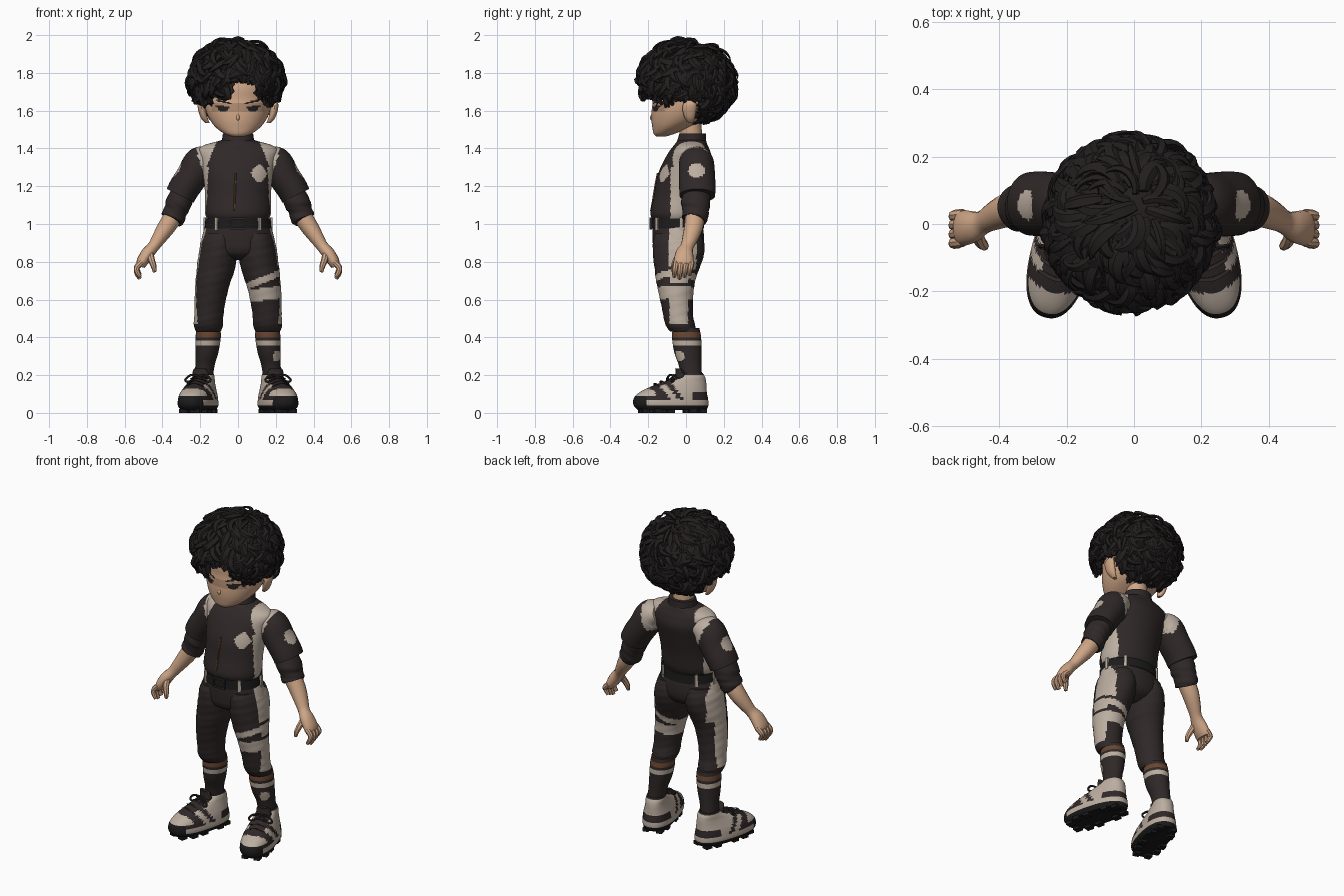
import bpy, bmesh, math, random
from mathutils import Vector

random.seed(4)
if "Cube" in bpy.data.objects:
    bpy.data.objects.remove(bpy.data.objects["Cube"])

COLOURS = {"dark_cloth": (.029, .021, .021), "cream": (.50, .42, .35), "skin": (.62, .38, .24),
           "hair_black": (.016, .013, .013), "brown": (.14, .06, .03), "rubber": (.012, .011, .011),
           "tan_skin": (.42, .25, .155)}
MATS = {}
for key, rgb in COLOURS.items():
    m = bpy.data.materials.new(key)
    m.use_nodes = True
    m.diffuse_color = (*rgb, 1)
    bsdf = m.node_tree.nodes["Principled BSDF"]
    bsdf.inputs["Base Color"].default_value = (*rgb, 1)
    bsdf.inputs["Roughness"].default_value = .9
    MATS[key] = m
PARTS = []


def finish(name, bm, rule):
    """Turn a bmesh into an object; rule is a colour name or a function of the face centre."""
    bmesh.ops.recalc_face_normals(bm, faces=bm.faces)
    me = bpy.data.meshes.new(name)
    slots = []
    for f in bm.faces:
        key = rule if isinstance(rule, str) else rule(f.calc_center_median())
        if key not in slots:
            slots.append(key)
            me.materials.append(MATS[key])
        f.material_index = slots.index(key)
    bm.to_mesh(me)
    bm.free()
    ob = bpy.data.objects.new(name, me)
    bpy.context.collection.objects.link(ob)
    PARTS.append(ob)
    return ob


def smooth_rows(rows, steps):
    """Catmull-Rom interpolation through rows of numbers."""
    out = []
    for i in range(len(rows) - 1):
        a, b, c, d = (rows[max(0, min(len(rows) - 1, i + k))] for k in (-1, 0, 1, 2))
        for s in range(steps):
            t = s / steps
            out.append([q + .5 * t * (r - p + t * (2 * p - 5 * q + 4 * r - w + t * (3 * (q - r) + w - p)))
                        for p, q, r, w in zip(a, b, c, d)])
    return out + [list(rows[-1])]


def skin_rings(bm, rings):
    loops = [[bm.verts.new(p) for p in ring] for ring in rings]
    for lo, hi in zip(loops, loops[1:]):
        for i in range(len(lo)):
            j = (i + 1) % len(lo)
            bm.faces.new((lo[i], lo[j], hi[j], hi[i]))
    bm.faces.new(loops[0])
    bm.faces.new(loops[-1])


def loft(name, rows, rule, sides=32, steps=6, tilt=False, power=1, fold=0, bm=None):
    """Skin rows of (x, y, z, rx, ry), level or square to the path."""
    own = bm is None
    bm = bm or bmesh.new()
    rows = smooth_rows(rows, steps)
    rings = []
    for k, (x, y, z, rx, ry) in enumerate(rows):
        t = Vector((0, 0, 1))
        if tilt:
            t = (Vector(rows[min(k + 1, len(rows) - 1)][:3]) - Vector(rows[max(k - 1, 0)][:3])).normalized()
        v = Vector((0, 1, 0))
        v = (v - t * v.dot(t)).normalized()
        u = v.cross(t)
        ring = []
        for i in range(sides):
            a = math.tau * i / sides
            w = 1 + fold * math.sin(k * .8 + 2 * a) * math.cos(k * .3 + a)
            ca, sa = (math.copysign(abs(q) ** power, q) for q in (math.cos(a), math.sin(a)))
            ring.append(Vector((x, y, z)) + u * rx * w * ca + v * ry * w * sa)
        rings.append(ring)
    skin_rings(bm, rings)
    return finish(name, bm, rule) if own else None


def boxes(name, items, rule):
    """Several boxes (centre, size, turn about z) in one object."""
    bm = bmesh.new()
    for c, size, turn in items:
        vs = bmesh.ops.create_cube(bm, size=1)["verts"]
        bmesh.ops.scale(bm, vec=size, verts=vs)
        for v in vs:
            x, y = v.co.x, v.co.y
            v.co.x, v.co.y = x * math.cos(turn) - y * math.sin(turn), x * math.sin(turn) + y * math.cos(turn)
        bmesh.ops.translate(bm, vec=c, verts=vs)
    return finish(name, bm, rule)


# Shirt with pale side panels, shoulder panels and a chest patch
def shirt_rule(c):
    x = abs(c.x)
    if c.z > 1.27 and .12 + (1.42 - c.z) * .4 < x:
        return "cream"
    if c.z < 1.3 and x > .14 and -.082 < c.y < .035:
        return "cream"
    if c.y < 0 and (abs(c.x - .112) / .042) ** 1.3 + (abs(c.z - 1.268) / .05) ** 1.3 < 1:
        return "cream"
    return "dark_cloth"


loft("shirt", [(0, -.05, 1.02, .16, .125), (0, -.05, 1.06, .175, .138), (0, -.035, 1.15, .174, .135),
               (0, -.015, 1.25, .183, .138), (0, .01, 1.33, .198, .13), (0, .02, 1.385, .21, .108),
               (0, .025, 1.415, .185, .09), (0, .03, 1.44, .1, .075), (0, .03, 1.45, .07, .06)],
     shirt_rule, sides=120, steps=10)
loft("collar", [(0, .025, 1.40, .098, .088), (0, .03, 1.44, .086, .077), (0, .035, 1.48, .08, .07)], "dark_cloth")
loft("zip", [(-.02, -.184, 1.07, .005, .007), (-.018, -.173, 1.13, .005, .007), (-.015, -.162, 1.2, .005, .007),
             (-.012, -.148, 1.27, .005, .007)], "brown", sides=6, steps=2)

# Belt, buckle and loops
loft("belt", [(0, -.045, .975, .177, .14), (0, -.045, 1.03, .172, .138)], "rubber", sides=64, steps=2)
boxes("buckle", [((0, -.187, 1.003 + s * .026), (.08, .012, .01), 0) for s in (-1, 1)]
      + [((s * .037, -.187, 1.003), (.01, .012, .06), 0) for s in (-1, 1)], "dark_cloth")
loops = []
for a in (50, 130, 230, 310, 8, 172):
    r = math.radians(a)
    loops.append(((.178 * math.cos(r), -.045 + .141 * math.sin(r), 1.0), (.012, .018, .07), r))
boxes("belt_loops", loops, "cream")


# Trousers with pale side stripes and a wrapped left thigh
def trouser_rule(c):
    x = abs(c.x)
    if c.x > 0 and c.z < .8:
        cross, low = c.z - .4 * (c.x - .13), c.z - .12 * (c.x - .13)
        if .685 < cross < .722 or .595 < low < .66:
            return "cream"
        if .66 < low < .675 or .722 < cross < .74:
            return "dark_cloth"
    outer = .17 if c.z > .6 else .195
    back = .055 if c.z > .75 else .01
    return "cream" if c.z > .47 and x > outer and -.088 < c.y < back else "dark_cloth"


loft("hips", [(0, -.045, 1.0, .17, .132), (0, -.042, .95, .186, .136), (0, -.04, .9, .195, .136),
              (0, -.042, .865, .185, .13), (0, -.045, .835, .14, .11), (0, -.045, .81, .05, .06)],
     trouser_rule, sides=72, steps=6)

for side, label in ((1, "left_"), (-1, "right_")):
    def limb(name, rows, rule, **kw):
        return loft(label + name, [(side * r[0], *r[1:]) for r in rows], rule, **kw)

    limb("trouser_leg", [(.095, -.042, .95, .085, .122), (.1, -.04, .9, .098, .136), (.107, -.04, .83, .103, .134),
                         (.12, -.05, .75, .1, .115), (.135, -.055, .68, .091, .1), (.147, -.05, .6, .083, .087),
                         (.154, -.042, .52, .077, .079), (.157, -.03, .465, .077, .078), (.157, -.015, .432, .066, .07)],
         trouser_rule, sides=64, steps=9, fold=.012)

    # Striped sock
    def sock_rule(c):
        if .397 < c.z < .425:
            return "brown"
        if .352 < c.z < .383 or (c - Vector((.212, -.04, .3))).length < .032:
            return "cream"
        return "dark_cloth"
    limb("sock", [(.156, 0, .45, .062, .07), (.158, .003, .4, .067, .077), (.165, .01, .32, .061, .072),
                  (.175, .022, .25, .051, .06), (.183, .03, .17, .048, .056)], sock_rule, sides=40, steps=9)

    # Sleeves
    def sleeve_rule(c):
        x = abs(c.x)
        if c.z > 1.26 and x < .18 + (c.z - 1.26) * .32:
            return "cream"
        return "cream" if (Vector((x, c.y, c.z)) - Vector((.322, .055, 1.285))).length < .045 else "dark_cloth"
    limb("sleeve", [(.14, .05, 1.35, .055, .075), (.195, .055, 1.325, .088, .092), (.245, .058, 1.25, .084, .096),
                    (.285, .06, 1.19, .082, .096), (.306, .06, 1.15, .08, .094)],
         sleeve_rule, sides=56, steps=9, tilt=True)
    limb("undersleeve", [(.28, .055, 1.18, .062, .07), (.315, .052, 1.11, .068, .077), (.33, .05, 1.07, .062, .07),
                         (.345, .048, 1.03, .064, .068), (.35, .046, 1.02, .05, .055)],
         "dark_cloth", tilt=True, fold=.04)

    # Forearm, palm and fingers
    limb("forearm_and_palm", [(.335, .048, 1.05, .05, .052), (.378, .04, .985, .047, .05), (.418, .022, .925, .038, .042),
                              (.448, .005, .88, .031, .035), (.478, -.008, .845, .034, .047),
                              (.507, -.012, .80, .031, .053), (.517, -.012, .775, .022, .048)],
         "skin", sides=16, steps=3, tilt=True)
    bm = bmesh.new()
    for k in range(4):
        y = -.052 + k * .027
        tip = .01 * abs(k - 1)
        loft("", [(side * x, yy, z, r, r) for x, yy, z, r in
                  ((.507, y, .80, .016), (.533, y - .003, .775, .016), (.535, y - .008, .74 + tip, .014),
                   (.518, y - .01, .71 + tip, .01))], "skin", sides=8, steps=3, tilt=True, bm=bm)
    loft("", [(side * x, y, z, r, r) for x, y, z, r in
              ((.468, -.02, .85, .02), (.458, -.05, .81, .018), (.446, -.064, .775, .015), (.442, -.068, .745, .009))],
         "skin", sides=8, steps=3, tilt=True, bm=bm)
    finish(label + "fingers", bm, "skin")

    # Shoe: upper, sole, cleats and laces share one outward turn
    def shoe_rule(c):
        if c.z < .04 or (c.y < -.235 and c.z < .088):
            return "rubber"
        if c.z < .07:
            return "cream"
        if c.z > .2 or (abs(c.x) < .045 and -.17 < c.y < -.02 and c.z > .12):
            return "dark_cloth"
        if (.01 < c.y and c.z < .11) or (c.y < -.14 and c.z < .092):
            return "dark_cloth"
        slant = c.y + .7 * c.z
        return "dark_cloth" if -.115 < slant < -.06 or -.02 < slant < .015 else "cream"
    shoe = [loft(label + "shoe", [(0, (f + b) / 2, z, w, (b - f) / 2) for z, f, b, w in
                                  ((.014, -.26, .11, .077), (.04, -.284, .12, .092), (.075, -.284, .118, .09),
                                   (.105, -.258, .112, .084), (.135, -.2, .11, .073), (.165, -.12, .108, .062),
                                   (.19, -.05, .102, .056), (.21, -.02, .09, .05))],
                 shoe_rule, sides=72, steps=6, power=.85)]
    shoe.append(boxes(label + "cleats", [((s * w, y, .01), (.036, .04, .02), 0) for s in (-1, 1) for y, w in
                                         ((-.23, .035), (-.17, .058), (-.1, .06), (.02, .055), (.08, .04))], "rubber"))
    bm = bmesh.new()
    for k in range(4):
        y, z = -.17 + k * .034, .154 + k * .013
        loft("", [(-.05, y + .012, z - .014, .006, .006), (0, y, z + .004, .007, .007),
                  (.05, y + .012, z - .014, .006, .006)], "", sides=6, steps=3, bm=bm)
    for s in (-1, 1):
        loft("", [(0, -.06, .195, .006, .006), (s * .04, -.08, .2, .006, .006), (s * .07, -.085, .175, .006, .006),
                  (s * .05, -.09, .165, .006, .006), (0, -.07, .19, .006, .006)], "", sides=6, steps=4, tilt=True, bm=bm)
    shoe.append(finish(label + "laces", bm, "dark_cloth"))
    shoe.append(loft(label + "shoe_tongue", [(0, -.03, .17, .045, .03), (0, -.035, .22, .042, .02),
                                             (0, -.045, .235, .03, .012)], "dark_cloth", sides=16))
    for ob in shoe:
        ob.location.x = side * .19
        ob.rotation_euler.z = side * .26

    # Ear
    limb("ear", [(.162, .025, 1.535, .012, .012), (.178, .02, 1.56, .018, .026), (.19, .018, 1.6, .02, .036),
                 (.195, .02, 1.635, .018, .035), (.186, .028, 1.66, .01, .02)], "skin", sides=16, steps=4)


# Hairline height by direction around the head
def hairline(x, y):
    turn = abs(math.atan2(x, -y))
    if turn > 2:
        return 1.55
    if turn > 1.2:
        return 1.67
    if turn > .75:
        return 1.645
    return 1.765 if -.16 < math.atan2(x, -y) < .45 else 1.68


def head_rule(c):
    if c.z > 1.78 or (c.y > .06 and c.z > 1.53) or (c.z > 1.7 and abs(c.x) > .13):
        return "hair_black"
    if c.y < -.05:
        x = abs(c.x) - .08
        if (x / .026) ** 2 + ((c.z - 1.607) / .014) ** 2 < 1 or (abs(x) < .04 and abs(c.z - 1.621 - x * .1) < .005):
            return "hair_black"
        if abs(x) < .04 and abs(c.z - 1.648 - x * .25) < .005:
            return "hair_black"
        if 1.595 < c.z < 1.638 and abs(c.x) < .14:
            return "tan_skin"
    return "skin"


loft("head", [(0, -.135, 1.462, .03, .022), (0, -.115, 1.478, .072, .056), (0, -.08, 1.51, .116, .098),
              (0, -.045, 1.55, .148, .138), (0, -.02, 1.6, .17, .162), (0, 0, 1.66, .18, .175),
              (0, .01, 1.74, .18, .18), (0, .02, 1.85, .14, .14), (0, .02, 1.9, .05, .05)],
     head_rule, sides=110, steps=10)
loft("nose", [(0, -.176, 1.545, .004, .004), (0, -.184, 1.56, .009, .007), (0, -.178, 1.585, .004, .004)],
     "skin", sides=12, steps=3)
loft("neck", [(0, .03, 1.42, .06, .06), (0, .02, 1.54, .06, .06)], "skin", steps=2)

# Hair: a scalp shell covered with curled, tapering locks
CENTRE, RADII = Vector((-.01, .005, 1.755)), Vector((.245, .25, .222))


def on_shell(d, scale):
    d = d.normalized()
    full = 1 + .3 * max(0, d.y) * min(0, d.z) ** 2
    return CENTRE + Vector((d.x * RADII.x * full, d.y * RADII.y * full, d.z * RADII.z)) * scale


bm = bmesh.new()
bmesh.ops.create_uvsphere(bm, u_segments=48, v_segments=32, radius=1)
for v in bm.verts:
    v.co = on_shell(v.co, .9)
low = [f for f in bm.faces if f.calc_center_median().z < hairline(*f.calc_center_median().xy) + .01]
bmesh.ops.delete(bm, geom=low, context="FACES")
finish("scalp", bm, "hair_black")

bm = bmesh.new()
COUNT = 900
for i in range(COUNT):
    z = 1 - 1.96 * (i + .5) / COUNT
    d = Vector((math.sqrt(1 - z * z) * math.cos(i * 2.39996), math.sqrt(1 - z * z) * math.sin(i * 2.39996), z))
    root = on_shell(d, 1)
    if root.z < hairline(root.x, root.y) + .02:
        continue
    flow = (d - Vector((.1, .25, .95))).normalized()
    flow = (flow - d * flow.dot(d)).normalized()
    flow = flow * math.cos(.5) + d.cross(flow) * math.sin(random.uniform(-.6, .6))
    curl, width = random.choice((-1, 1)) * random.uniform(.03, .35), random.uniform(.014, .026)
    lift, rings = random.uniform(.02, .18), []
    for k in range(8):
        s = k / 7
        p = on_shell(d, .9 + lift * math.sin(math.pi * (.05 + .65 * s)))
        n = d.normalized()
        across = flow.cross(n).normalized()
        w = width * math.sin(math.pi * (.2 + .78 * s)) ** .8
        rings.append([p + across * w * math.cos(a) + n * w * .6 * math.sin(a)
                      for a in (math.tau * j / 5 for j in range(5))])
        if p.z > hairline(p.x, p.y) - .005:
            d = (d + flow * .085).normalized()
        flow = flow * math.cos(curl) + d.cross(flow) * math.sin(curl)
        flow = (flow - d * flow.dot(d)).normalized()
    skin_rings(bm, rings)
finish("hair_locks", bm, "hair_black")

# Smooth shading with sharp edges kept
for ob in PARTS:
    ob.select_set(True)
bpy.context.view_layer.objects.active = PARTS[0]
bpy.ops.object.shade_smooth_by_angle(angle=math.radians(40))
